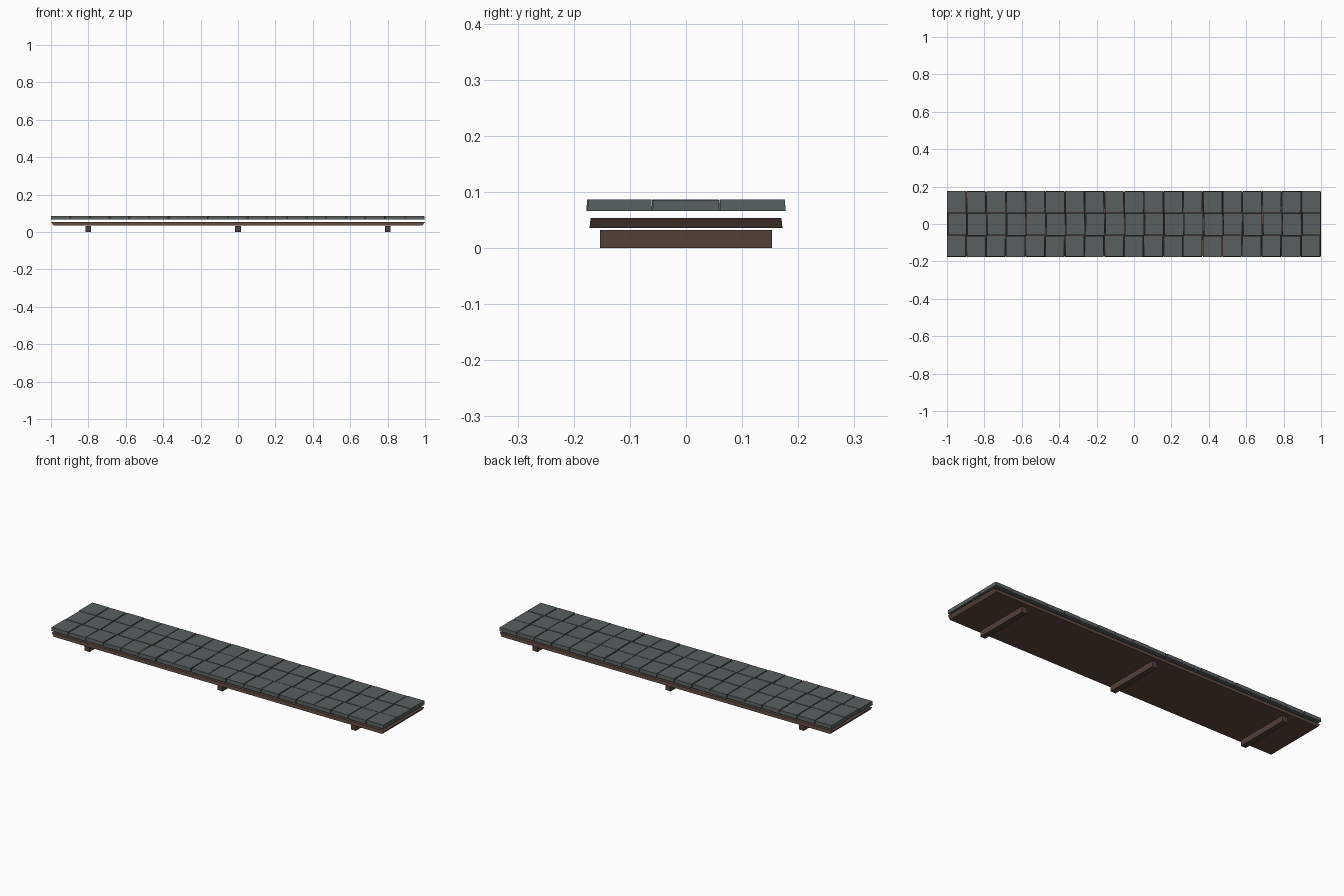
import bpy, bmesh, random

if "Cube" in bpy.data.objects:
    bpy.data.objects.remove(bpy.data.objects["Cube"])

random.seed(4)


def material(name, rgb):
    m = bpy.data.materials.new(name)
    m.diffuse_color = (*rgb, 1)
    m.use_nodes = True
    m.node_tree.nodes["Principled BSDF"].inputs["Base Color"].default_value = m.diffuse_color
    return m


SLATE = material("slate grey", (0.095, 0.118, 0.114))
PLANK = material("plank brown", (0.115, 0.066, 0.049))
BEAM = material("dark beam brown", (0.085, 0.052, 0.038))


def add_block(bm, bottom, top, z0, z1, shear=0.0):
    """Tapered block from (x0, x1, y0, y1) rectangles; shear skews x along y."""
    rings = []
    for (x0, x1, y0, y1), z in ((bottom, z0), (top, z1)):
        rings.append([bm.verts.new(p) for p in (
            (x0 - shear, y0, z), (x1 - shear, y0, z),
            (x1 + shear, y1, z), (x0 + shear, y1, z))])
    low, high = rings
    bm.faces.new(low[::-1])
    bm.faces.new(high)
    for k in range(4):
        n = (k + 1) % 4
        bm.faces.new((low[k], low[n], high[n], high[k]))


def finish(bm, name, mat):
    me = bpy.data.meshes.new(name)
    bm.to_mesh(me)
    bm.free()
    me.materials.append(mat)
    ob = bpy.data.objects.new(name, me)
    bpy.context.collection.objects.link(ob)
    return ob


# Cross beams underneath
for name, x in (("left_beam", -0.8), ("middle_beam", 0.0), ("right_beam", 0.8)):
    bm = bmesh.new()
    r = (x - 0.015, x + 0.015, -0.153, 0.153)
    add_block(bm, r, r, 0.0, 0.032)
    finish(bm, name, BEAM)

# Deck board with undercut ends
bm = bmesh.new()
add_block(bm, (-0.987, 0.987, -0.172, 0.172), (-1, 1, -0.17, 0.17), 0.036, 0.054)
finish(bm, "deck_board", PLANK)

# Three rows of slightly uneven slate tiles
COLS = 19
PITCH = 2 / COLS
rows = (("front", -0.177, -0.061, -0.002), ("middle", -0.061, 0.059, 0.003),
        ("back", 0.059, 0.177, -0.001))
for row, (name, ya, yb, shift) in enumerate(rows):
    bm = bmesh.new()
    for i in range(COLS):
        xa, xb = -1 + i * PITCH, -1 + (i + 1) * PITCH
        dx = shift + random.uniform(-0.001, 0.001)
        x0 = max(-1, xa + dx + 0.0012)
        x1 = min(0.998, xb + dx - 0.0012)
        inner = 0 < i < COLS - 1
        dy = 0.001 if i % 2 == 0 else -0.001
        y0, y1 = ya + dy + 0.0005, yb + dy - 0.0005
        t = 0.0012
        add_block(bm, (x0, x1, y0, y1), (x0 + t, x1 - t, y0 + t, y1 - t),
                  0.066, 0.086 + random.uniform(-0.0005, 0.0008),
                  random.uniform(-0.001, 0.001) if inner else 0)
    finish(bm, name + "_tile_row", SLATE)
